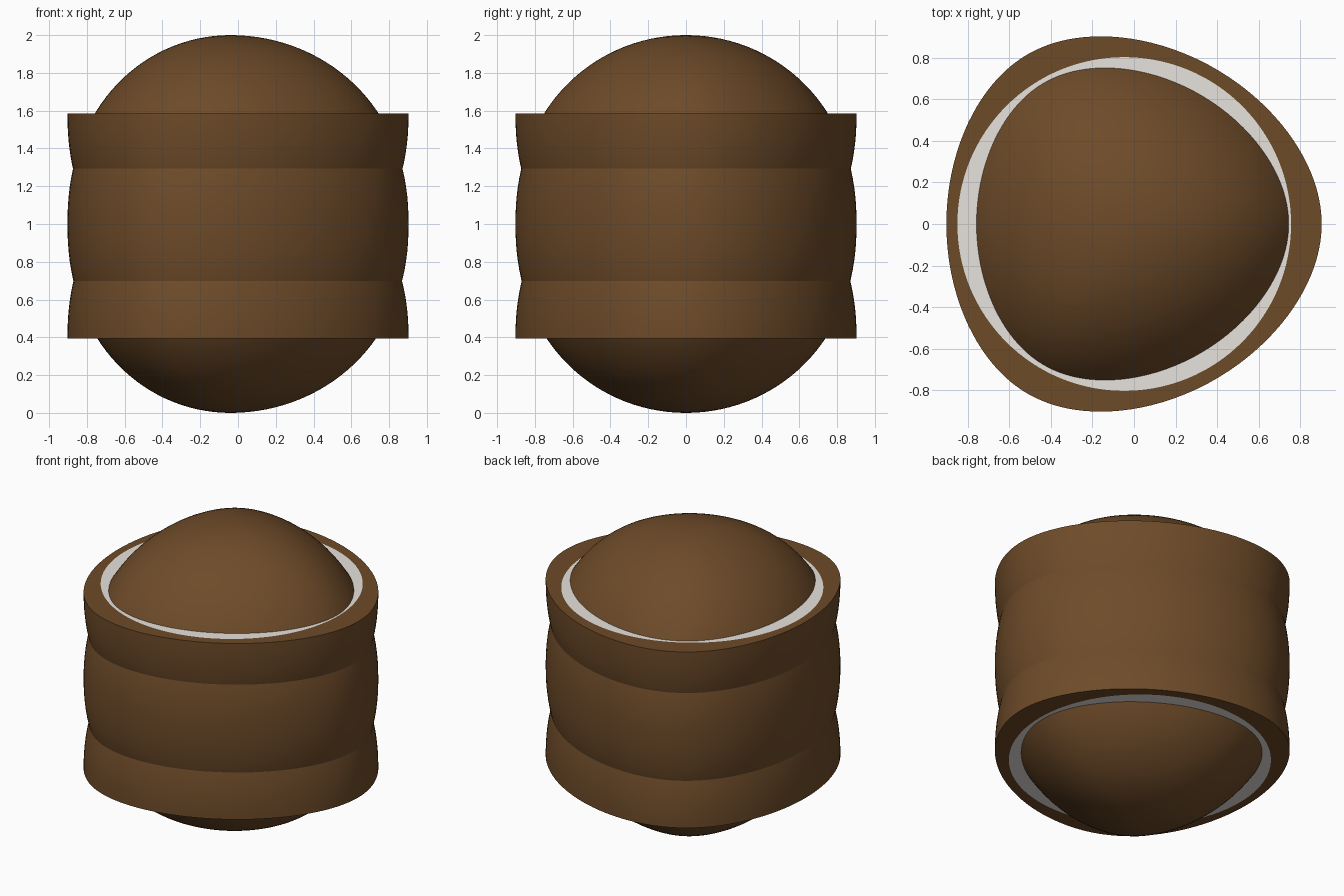
import bpy, bmesh
from math import sin, cos, pi, tau

cube = bpy.data.objects.get("Cube")
if cube:
    bpy.data.objects.remove(cube)

SIDES = 128
CX = -0.04          # axis of the body
HALF_WIDTH = 0.903  # half width at the equator


def material(name, rgb):
    m = bpy.data.materials.new(name)
    m.use_nodes = True
    m.diffuse_color = (*rgb, 1)
    m.node_tree.nodes["Principled BSDF"].inputs["Base Color"].default_value = (*rgb, 1)
    return m


BROWN = material("brown", (0.155, 0.07, 0.022))
GREY = material("light grey", (0.8, 0.77, 0.73))


def trefoil(scale, z):
    """Rounded triangle of constant width, given by its support function."""
    pts = []
    for i in range(SIDES):
        t = tau * i / SIDES
        h = HALF_WIDTH + 0.04 * cos(3 * t)
        dh = -0.12 * sin(3 * t)
        pts.append((CX + scale * (h * cos(t) - dh * sin(t)),
                    scale * (h * sin(t) + dh * cos(t)), z))
    return pts


def circle(r, z):
    return [(CX - 0.007 + r * cos(tau * i / SIDES), r * sin(tau * i / SIDES), z)
            for i in range(SIDES)]


def bulge(dz):
    """Width of the egg-shaped body at height dz from its equator."""
    return max(0, 1 - abs(dz) ** 2.2) ** 0.5


def loft(name, rings, start_mat=None, end_mat=None):
    """Skin the rings; a material given for an end closes it with a face."""
    bm = bmesh.new()
    loops = [[bm.verts.new(p) for p in ring] for ring in rings]
    for a, b in zip(loops, loops[1:]):
        for i in range(SIDES):
            j = (i + 1) % SIDES
            bm.faces.new((a[i], a[j], b[j], b[i]))
    for loop, mat in ((loops[0], start_mat), (loops[-1], end_mat)):
        if mat is not None:
            bm.faces.new(loop).material_index = mat
    bmesh.ops.recalc_face_normals(bm, faces=bm.faces)
    mesh = bpy.data.meshes.new(name)
    bm.to_mesh(mesh)
    bm.free()
    mesh.materials.append(BROWN)
    mesh.materials.append(GREY)
    ob = bpy.data.objects.new(name, mesh)
    bpy.context.collection.objects.link(ob)
    bpy.ops.object.select_all(action="DESELECT")
    ob.select_set(True)
    bpy.context.view_layer.objects.active = ob
    bpy.ops.object.shade_smooth_by_angle(angle=pi / 6)


# Egg-shaped core, its domes showing above and below the bands
heights = [-cos(pi * k / 64) for k in range(1, 64)]
core = [trefoil(0.004, 0)] + [trefoil(bulge(h), 1 + h) for h in heights] + [trefoil(0.004, 2)]
loft("core", core, 0, 0)

# Two bands, each half of a bulge, with a flat rim around a round grey inlay
for name, z, way in (("upper_band", 1.585, -1), ("lower_band", 0.395, 1)):
    steps = [0.36 * (1 - k / 12) for k in range(13)]
    wall = [trefoil(bulge(d), z + way * d) for d in steps]
    loft(name, wall + [circle(0.803, z)], 0, 1)
